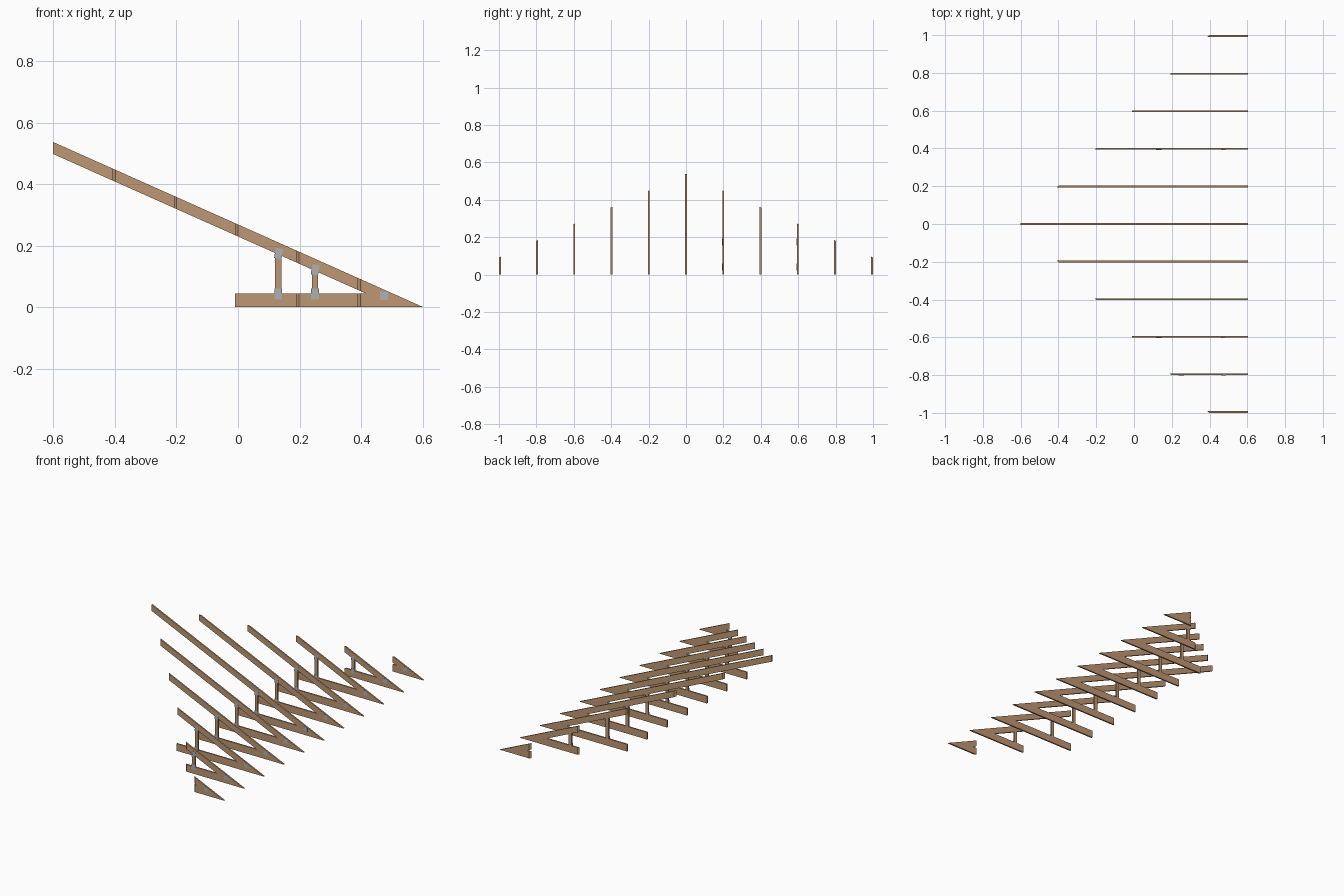
import bpy, math

if "Cube" in bpy.data.objects:
    bpy.data.objects.remove(bpy.data.objects["Cube"])

SPACING, THICK, PLATE = 0.199, 0.0094, 0.0006
HEEL, SLOPE, CHORD, TIE = 0.603, 0.446, 0.039, 0.045


def material(name, color):
    m = bpy.data.materials.new(name)
    m.diffuse_color = color
    m.use_nodes = True
    m.node_tree.nodes["Principled BSDF"].inputs["Base Color"].default_value = m.diffuse_color
    return m


wood = material("wood", (0.52, 0.31, 0.17, 1))
steel = material("steel", (0.42, 0.44, 0.45, 1))


def roof_z(x):
    return (HEEL - x) * SLOPE


def slab(name, front, back, y0, y1, mat):
    """Join a front and a back outline (x, z) into a solid slab."""
    n = len(front)
    verts = [(x, y0, z) for x, z in front] + [(x, y1, z) for x, z in back]
    faces = [tuple(range(n)), tuple(range(2 * n - 1, n - 1, -1))]
    faces += [(i, i + n, (i + 1) % n + n, (i + 1) % n) for i in range(n)]
    me = bpy.data.meshes.new(name)
    me.from_pydata(verts, [], faces)
    me.materials.append(mat)
    ob = bpy.data.objects.new(name, me)
    bpy.context.collection.objects.link(ob)


# Outlines run counter-clockwise as seen from the front
def rafter(x):
    joint = HEEL - (TIE + CHORD) / SLOPE
    return [(x, roof_z(x)), (x, roof_z(x) - CHORD), (joint, TIE),
            (HEEL - TIE / SLOPE, TIE)]


def tie_beam(x):
    return [(x, TIE), (x, 0), (HEEL, 0), (HEEL - TIE / SLOPE, TIE)]


def plate(x, z, w, h, tilt, y):
    c, s = math.cos(tilt), math.sin(tilt)
    pts = [(x + a * w / 2 * c - b * h / 2 * s, z + a * w / 2 * s + b * h / 2 * c)
           for a, b in ((-1, -1), (1, -1), (1, 1), (-1, 1))]
    slab("nail_plate", pts, pts, y - PLATE, y + 0.0002, steel)


for i in range(-5, 6):
    k = abs(i)
    y0, y1 = i * SPACING - THICK / 2, i * SPACING + THICK / 2

    # Hip bevel at the cut end, following the side the truss is on
    skew = THICK / 2 * ((i > 0) - (i < 0))
    end = -0.602 + SPACING * k
    xf, xb = end - skew, end + skew
    slab("rafter", rafter(xf), rafter(xb), y0, y1, wood)

    # Bottom chord, square where full length
    if k < 4:
        xf = xb = -0.0095
    slab("tie_beam", tie_beam(xf), tie_beam(xb), y0, y1, wood)

    # Heel connector
    plate(0.475, 0.037, 0.026, 0.028, 0, y0)
    if k == 5:
        continue

    # Upright web with connectors at both ends
    x = 0.25 if k == 4 else 0.131
    l, r = x - 0.01, x + 0.01
    web = [(l, TIE), (r, TIE), (r, roof_z(r) - CHORD), (l, roof_z(l) - CHORD)]
    slab("web_post", web, web, y0, y1, wood)
    plate(x, TIE - 0.002, 0.025, 0.035, 0, y0)
    plate(x + 0.001, roof_z(x) - CHORD + 0.003, 0.024, 0.033, -math.atan(SLOPE) * 0.4, y0)
